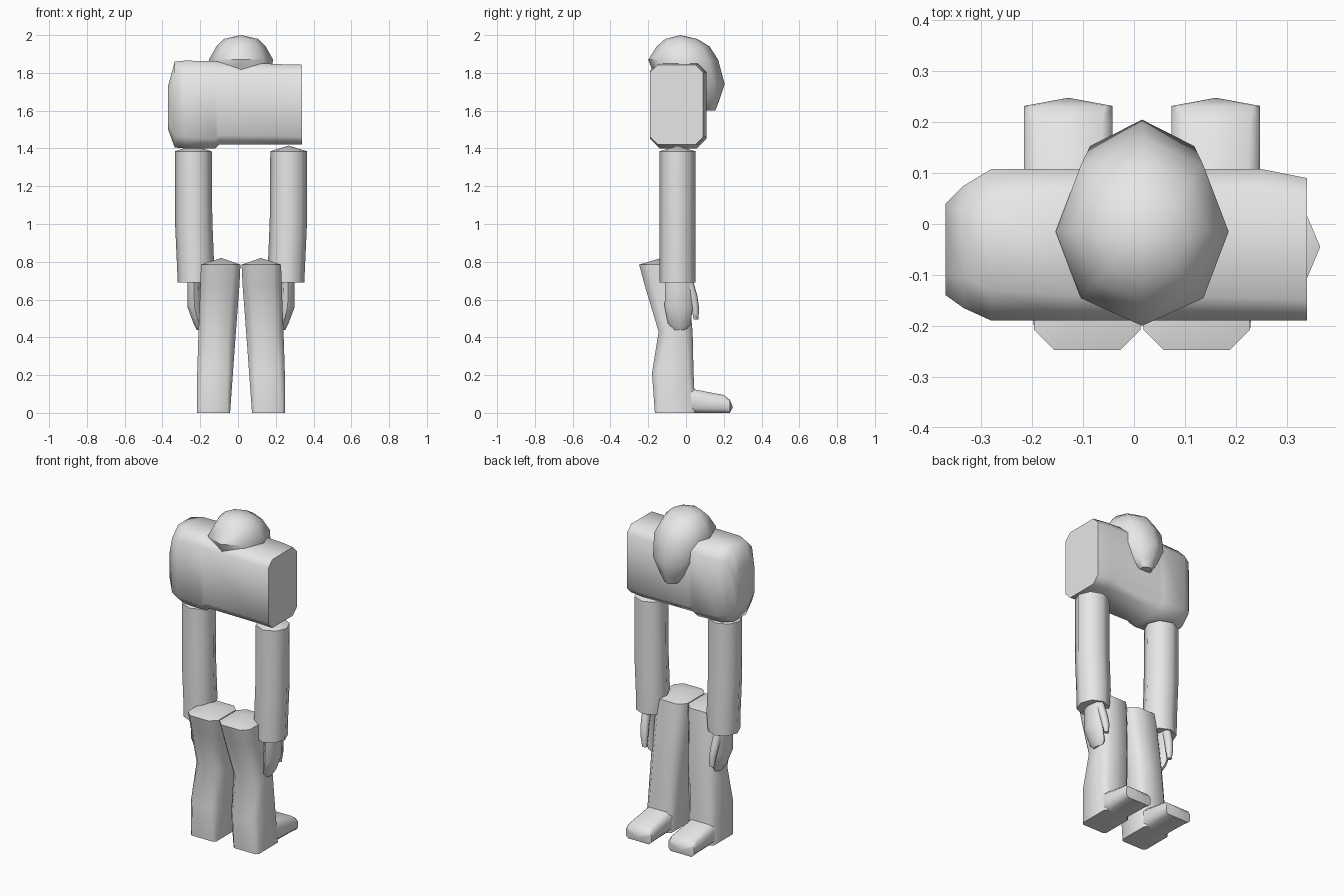
import bpy, bmesh, math
from mathutils import Vector

cube = bpy.data.objects.get("Cube")
if cube:
    bpy.data.objects.remove(cube)

GREY = bpy.data.materials.new("light_grey")
GREY.use_nodes = True
GREY.diffuse_color = (0.8, 0.8, 0.8, 1)
GREY.node_tree.nodes["Principled BSDF"].inputs["Base Color"].default_value = (0.8, 0.8, 0.8, 1)
MID = 0.016  # the figure's own centre line


def rounded(a0, a1, b0, b1, c):
    """Rectangle with cut corners, as eight points."""
    return [(a0 + c, b0), (a1 - c, b0), (a1, b0 + c), (a1, b1 - c),
            (a1 - c, b1), (a0 + c, b1), (a0, b1 - c), (a0, b0 + c)]


def octagon(a0, a1, b0, b1):
    """Eight-sided oval with corners on the axes."""
    ca, cb, ra, rb = (a0 + a1) / 2, (b0 + b1) / 2, (a1 - a0) / 2, (b1 - b0) / 2
    return [(ca + ra * math.cos(i * math.pi / 4), cb + rb * math.sin(i * math.pi / 4))
            for i in range(8)]


def loft(name, axis, rings, tip0=None, tip1=None, side=None, angle=50):
    """Skin rings of (position, outline) along an axis, ends flat or pointed."""
    def place(t, p):
        v = {"x": (t, p[0], p[1]), "y": (p[0], t, p[1]), "z": (p[0], p[1], t)}[axis]
        return Vector((MID + side * v[0], v[1], v[2]) if side else v)

    bm = bmesh.new()
    loops = [[bm.verts.new(place(t, p)) for p in pts] for t, pts in rings]
    for a, b in zip(loops, loops[1:]):
        for i in range(8):
            j = (i + 1) % 8
            bm.faces.new((a[i], a[j], b[j], b[i]))
    for ring, tip in ((loops[0], tip0), (loops[-1], tip1)):
        if tip:
            apex = bm.verts.new(place(tip[0], tip[1:]))
            for i in range(8):
                bm.faces.new((ring[i], ring[(i + 1) % 8], apex))
        else:
            bm.faces.new(ring)
    bmesh.ops.recalc_face_normals(bm, faces=bm.faces)
    mesh = bpy.data.meshes.new(name)
    bm.to_mesh(mesh)
    bm.free()
    mesh.materials.append(GREY)
    obj = bpy.data.objects.new(name, mesh)
    bpy.context.collection.objects.link(obj)
    bpy.ops.object.select_all(action="DESELECT")
    obj.select_set(True)
    bpy.context.view_layer.objects.active = obj
    bpy.ops.object.shade_smooth_by_angle(angle=math.radians(angle))
    return obj


# Torso: rounded at one shoulder, cut flat at the other
loft("torso", "x", [
    (-0.37, rounded(-0.14, 0.04, 1.50, 1.73, 0.04)),
    (-0.335, rounded(-0.165, 0.075, 1.405, 1.86, 0.06)),
    (-0.28, rounded(-0.19, 0.108, 1.40, 1.865, 0.06)),
    (-0.12, rounded(-0.19, 0.108, 1.40, 1.862, 0.05)),
    (-0.10, rounded(-0.19, 0.108, 1.42, 1.86, 0.05)),
    (0.25, rounded(-0.19, 0.108, 1.42, 1.845, 0.045)),
    (0.34, rounded(-0.19, 0.09, 1.42, 1.843, 0.04))])

# Bowed head, narrowing to the chin
loft("head", "z", [(z, octagon(MID - w, MID + w, y0, y1)) for z, w, y0, y1 in (
    (1.60, 0.04, 0.08, 0.155),
    (1.65, 0.09, -0.04, 0.175),
    (1.74, 0.145, -0.15, 0.205),
    (1.87, 0.17, -0.20, 0.17),
    (1.94, 0.13, -0.155, 0.125),
    (1.98, 0.09, -0.11, 0.06))], tip1=(2.0, MID, -0.03))

for side, word in ((1, "left"), (-1, "right")):
    # Sleeve with a shallow pointed top
    loft(word + "_arm", "z", [
        (0.69, octagon(0.155, 0.335, -0.14, 0.05)),
        (0.80, octagon(0.143, 0.34, -0.14, 0.05)),
        (1.02, octagon(0.152, 0.35, -0.14, 0.05)),
        (1.385, octagon(0.155, 0.35, -0.14, 0.05))],
        tip1=(1.415, 0.252, -0.045), side=side)

    # Flat hand and thumb
    loft(word + "_hand", "z", [
        (0.44, octagon(0.19, 0.235, -0.07, 0.0)),
        (0.47, octagon(0.195, 0.25, -0.095, 0.025)),
        (0.56, octagon(0.21, 0.284, -0.113, 0.035)),
        (0.72, octagon(0.215, 0.284, -0.11, 0.04))], side=side)
    loft(word + "_thumb", "z", [
        (0.495, octagon(0.215, 0.245, 0.04, 0.065)),
        (0.55, octagon(0.21, 0.255, 0.03, 0.07)),
        (0.62, octagon(0.215, 0.265, 0.01, 0.06)),
        (0.69, octagon(0.22, 0.27, -0.02, 0.04))], side=side)

    # Leg bending at the knee
    loft(word + "_leg", "z", [
        (0.0, rounded(0.058, 0.232, -0.165, 0.05, 0.015)),
        (0.21, rounded(0.043, 0.232, -0.18, 0.04, 0.03)),
        (0.43, rounded(0.027, 0.225, -0.145, 0.035, 0.04)),
        (0.68, rounded(0.008, 0.215, -0.22, 0.01, 0.04)),
        (0.785, rounded(0.003, 0.212, -0.248, 0.0, 0.04))],
        tip1=(0.82, 0.105, -0.13), side=side)

    # Foot
    loft(word + "_foot", "y", [
        (-0.05, rounded(0.06, 0.23, 0.0, 0.15, 0.02)),
        (0.04, rounded(0.058, 0.232, 0.0, 0.125, 0.025)),
        (0.20, rounded(0.058, 0.232, 0.0, 0.095, 0.02)),
        (0.232, rounded(0.058, 0.232, 0.0, 0.07, 0.015))],
        tip1=(0.248, 0.145, 0.03), side=side)
